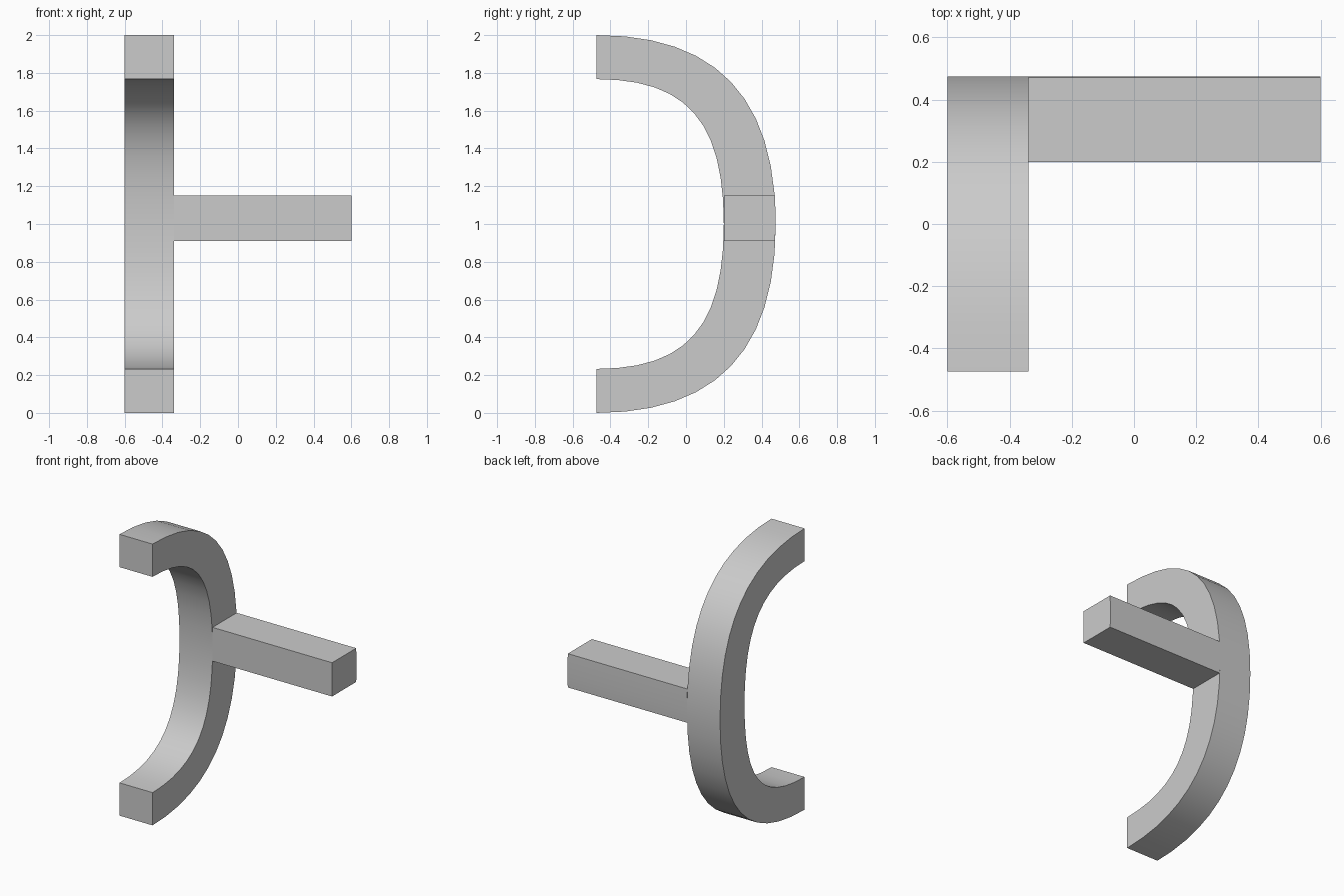
import bpy, bmesh, math
from mathutils import Vector
from mathutils.geometry import interpolate_bezier

cube = bpy.data.objects.get("Cube")
if cube:
    bpy.data.objects.remove(cube, do_unlink=True)

GREY = (0.6, 0.6, 0.6, 1.0)
mat = bpy.data.materials.new("plain grey")
mat.use_nodes = True
mat.diffuse_color = GREY
mat.node_tree.nodes["Principled BSDF"].inputs["Base Color"].default_value = GREY

FRONT, MID, SEGMENTS = -0.475, 1.0, 12


def half_loop(width, height, pull):
    """Rounded arc in (y, z) from the top front tip to the bottom front tip."""
    tip = Vector((FRONT, MID + height))
    apex = Vector((FRONT + width, MID))
    upper = interpolate_bezier(tip, tip + Vector((width * pull, 0)),
                               apex + Vector((0, height * pull)), apex, SEGMENTS + 1)
    upper = [(p[0], p[1]) for p in upper]
    lower = [(y, 2 * MID - z) for y, z in reversed(upper[:-1])]
    return upper + lower


def extrude_profile(name, points, x0, x1):
    """Solid made by sweeping a (y, z) outline along x."""
    bm = bmesh.new()
    face = bm.faces.new([bm.verts.new((x0, y, z)) for y, z in points])
    swept = bmesh.ops.extrude_face_region(bm, geom=[face])["geom"]
    verts = [v for v in swept if isinstance(v, bmesh.types.BMVert)]
    bmesh.ops.translate(bm, vec=(x1 - x0, 0, 0), verts=verts)
    bmesh.ops.recalc_face_normals(bm, faces=bm.faces)
    mesh = bpy.data.meshes.new(name)
    bm.to_mesh(mesh)
    bm.free()
    mesh.materials.append(mat)
    obj = bpy.data.objects.new(name, mesh)
    bpy.context.collection.objects.link(obj)
    bpy.ops.object.select_all(action='DESELECT')
    obj.select_set(True)
    bpy.context.view_layer.objects.active = obj
    bpy.ops.object.shade_smooth_by_angle(angle=math.radians(30))
    return obj


# Curved hook, open toward the front
outer = half_loop(0.95, 1.0, 0.67)
inner = half_loop(0.675, 0.767, 0.71)
extrude_profile("curved_hook", outer + inner[::-1], -0.6, -0.34)

# Side bar, its back flush with the hook
bar = [(0.2, 0.91), (0.471, 0.91), (0.475, 1.0), (0.471, 1.15), (0.2, 1.15)]
extrude_profile("side_bar", bar, -0.34, 0.6)
